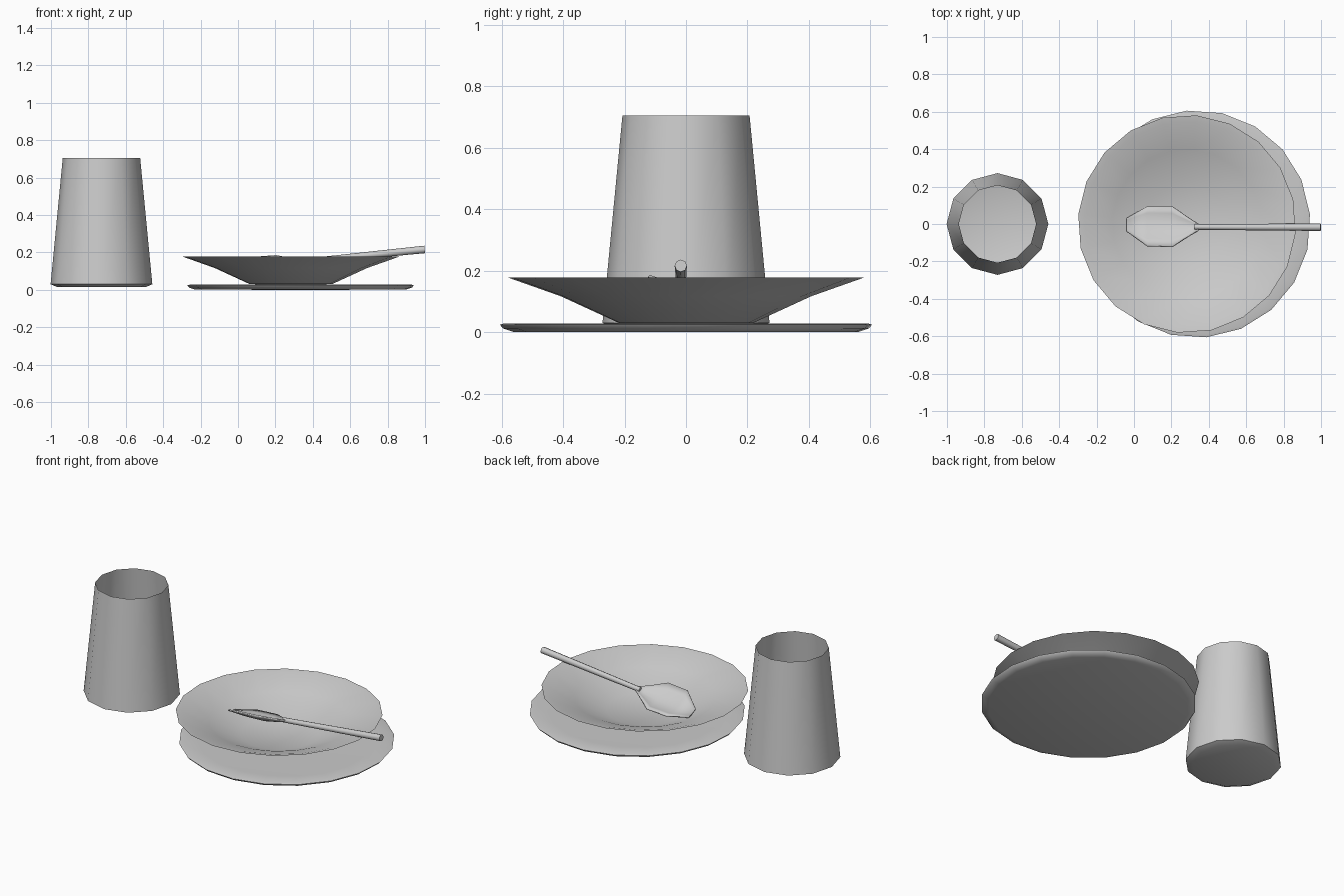
import bpy, bmesh
from math import cos, sin, radians, pi
from mathutils import Vector

if "Cube" in bpy.data.objects:
    bpy.data.objects.remove(bpy.data.objects["Cube"])


def finish(name, bm, angle=50):
    bmesh.ops.recalc_face_normals(bm, faces=bm.faces)
    me = bpy.data.meshes.new(name)
    bm.to_mesh(me)
    bm.free()
    ob = bpy.data.objects.new(name, me)
    bpy.context.collection.objects.link(ob)
    bpy.ops.object.select_all(action='DESELECT')
    ob.select_set(True)
    bpy.context.view_layer.objects.active = ob
    bpy.ops.object.shade_smooth_by_angle(angle=radians(angle))
    return ob


def bridge(bm, a, b, closed=True):
    n = len(a)
    for i in range(n if closed else n - 1):
        j = (i + 1) % n
        bm.faces.new((a[i], a[j], b[j], b[i]))


def lathe(name, cx, profile, sides, offset):
    """Revolve (radius, z) points; a radius of 0 closes the end with a fan."""
    bm = bmesh.new()
    rings = []
    for r, z in profile:
        if r == 0:
            rings.append([bm.verts.new((cx, 0, z))])
        else:
            angs = [radians(offset) + 2 * pi * i / sides for i in range(sides)]
            rings.append([bm.verts.new((cx + r * cos(t), r * sin(t), z)) for t in angs])
    for a, b in zip(rings, rings[1:]):
        if len(a) > 1 and len(b) > 1:
            bridge(bm, a, b)
        else:
            tip, ring = (a[0], b) if len(a) == 1 else (b[0], a)
            for i in range(sides):
                bm.faces.new((tip, ring[i], ring[(i + 1) % sides]))
    return finish(name, bm)


# Tapered open cup
lathe("cup", -0.73, [(0, 0.022), (0.235, 0.014), (0.272, 0.03), (0.207, 0.705)], 12, 0)

# Flat saucer under the bowl
lathe("saucer", 0.335, [(0, 0), (0.565, 0.001), (0.598, 0.012), (0.608, 0.024),
                        (0.595, 0.028), (0.5, 0.025), (0, 0.024)], 20, 5)

# Shallow bowl with a thin lip
lathe("bowl", 0.283, [(0, 0.029), (0.22, 0.03), (0.41, 0.117), (0.583, 0.178),
                      (0.55, 0.172), (0.40, 0.122), (0.22, 0.046), (0, 0.042)], 20, -5)

# Spoon head: concave cross-sections (x, high y, low y, height, depth), rolled to the back
bm = bmesh.new()
sections = [(-0.04, 0.032, -0.038, 0.11, 0.004), (0.07, 0.094, -0.117, 0.135, 0.03),
            (0.205, 0.094, -0.121, 0.144, 0.034), (0.30, 0.028, -0.06, 0.146, 0.016),
            (0.345, 0.0, -0.034, 0.15, 0.004)]
prev = None
for x, hi, lo, z, depth in sections:
    row = []
    for i in range(7):
        t = i / 6
        y = lo + (hi - lo) * t
        row.append(bm.verts.new((x, y, z - 0.36 * (y + 0.013) - depth * sin(pi * t))))
    if prev:
        bridge(bm, prev, row, closed=False)
    prev = row
head = finish("spoon_head", bm)
mod = head.modifiers.new("thickness", 'SOLIDIFY')
mod.thickness = 0.008
mod.offset = 0

# Spoon handle: tapered rod leaning on the rim
bm = bmesh.new()
rings = []
for p, r in ((Vector((0.325, -0.016, 0.148)), 0.015), (Vector((0.998, -0.017, 0.216)), 0.02)):
    rings.append([bm.verts.new(p + Vector((-0.1 * r * sin(k * pi / 4), r * cos(k * pi / 4),
                                           r * sin(k * pi / 4)))) for k in range(8)])
bridge(bm, *rings)
for ring in rings:
    bm.faces.new(ring)
finish("spoon_handle", bm)
